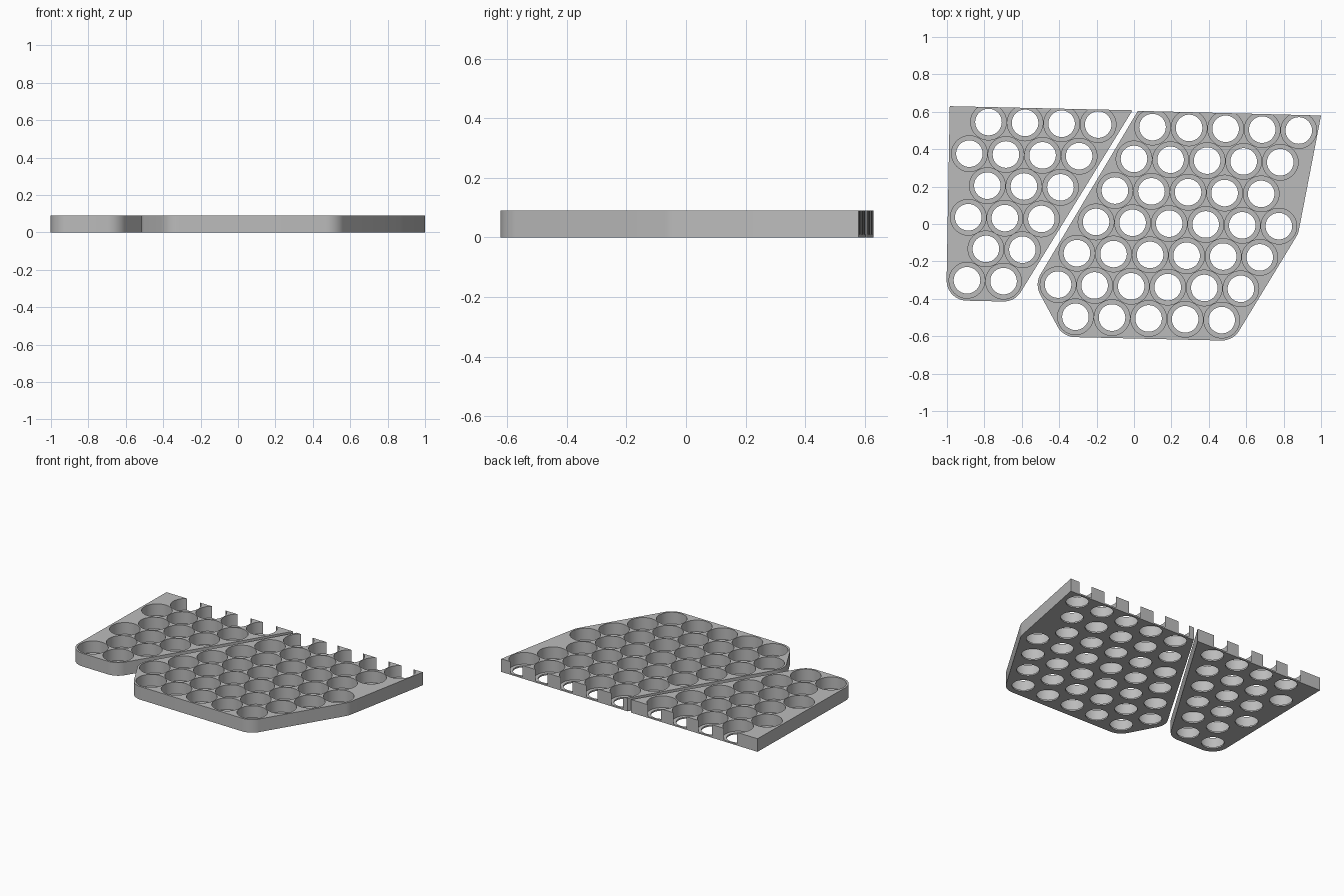
import bpy, bmesh, math
from mathutils import Vector

if "Cube" in bpy.data.objects:
    bpy.data.objects.remove(bpy.data.objects["Cube"])

HEIGHT, FLOOR = 0.09, 0.01
RIM_R, POCKET_R, HOLE_R = 0.109, 0.0955, 0.071
STEP = Vector((0.1955, -0.0045))   # spacing along a slightly tilted row

grey = bpy.data.materials.new("plain grey")
grey.diffuse_color = (0.5, 0.5, 0.5, 1)
grey.use_nodes = True
grey.node_tree.nodes["Principled BSDF"].inputs["Base Color"].default_value = grey.diffuse_color


def circle(centre, radius, n=64):
    return [(centre[0] + radius * math.cos(2 * math.pi * i / n),
             centre[1] + radius * math.sin(2 * math.pi * i / n)) for i in range(n)]


def hull(points):
    """Convex outline, counter-clockwise."""
    pts = sorted(set(points))

    def half(seq):
        out = []
        for p in seq:
            while len(out) > 1 and ((out[-1][0] - out[-2][0]) * (p[1] - out[-2][1])
                                    - (out[-1][1] - out[-2][1]) * (p[0] - out[-2][0])) <= 0:
                out.pop()
            out.append(p)
        return out[:-1]
    return half(pts) + half(pts[::-1])


def prism(bm, outline, z0, z1):
    low = [bm.verts.new((x, y, z0)) for x, y in outline]
    top = [bm.verts.new((x, y, z1)) for x, y in outline]
    bm.faces.new(low[::-1])
    bm.faces.new(top)
    n = len(outline)
    for i in range(n):
        j = (i + 1) % n
        bm.faces.new((low[i], low[j], top[j], top[i]))


def make_object(name, prisms):
    bm = bmesh.new()
    for p in prisms:
        prism(bm, *p)
    mesh = bpy.data.meshes.new(name)
    bm.to_mesh(mesh)
    bm.free()
    mesh.materials.append(grey)
    obj = bpy.data.objects.new(name, mesh)
    bpy.context.collection.objects.link(obj)
    return obj


def tray(name, rows, back_corners, round_ends):
    # rounded outline wrapped around the end pockets, straight at the back
    centres = [[Vector(start) + STEP * i for i in range(count)] for start, count in rows]
    outline = list(back_corners)
    for r, c in round_ends:
        outline += circle(centres[r][c], RIM_R)
    body = make_object(name, [(hull(outline), 0, HEIGHT)])

    # wide pockets from above, then narrower through holes in the floor
    flat = [c for row in centres for c in row]
    for label, radius, z0, z1 in (("pockets", POCKET_R, FLOOR, 0.2),
                                  ("holes", HOLE_R, -0.1, 0.15)):
        cutter = make_object(name + "_" + label,
                             [(circle(c, radius), z0, z1) for c in flat])
        cutter.hide_render = True
        mod = body.modifiers.new(label, 'BOOLEAN')
        mod.operation, mod.solver, mod.object = 'DIFFERENCE', 'EXACT', cutter
        bpy.context.view_layer.objects.active = body
        bpy.ops.object.modifier_apply(modifier=mod.name)
        bpy.data.objects.remove(cutter)

    bpy.ops.object.select_all(action='DESELECT')
    body.select_set(True)
    bpy.context.view_layer.objects.active = body
    bpy.ops.object.shade_smooth_by_angle(angle=math.radians(30))


# small left tray: (first pocket of each row, pocket count)
tray("left_tray",
     [((-0.778, 0.545), 4), ((-0.880, 0.376), 4), ((-0.784, 0.205), 3),
      ((-0.886, 0.036), 3), ((-0.792, -0.133), 2), ((-0.893, -0.301), 2)],
     [(-0.985, 0.63), (-0.008, 0.608)],
     [(5, 0), (5, 1)])

# large right tray
tray("right_tray",
     [((0.099, 0.518), 5), ((0.000, 0.348), 5), ((-0.102, 0.179), 5), ((-0.203, 0.011), 6),
      ((-0.305, -0.156), 6), ((-0.406, -0.324), 6), ((-0.313, -0.496), 5)],
     [(0.021, 0.605), (1.0, 0.58)],
     [(3, 5), (6, 4), (6, 0), (5, 0)])
